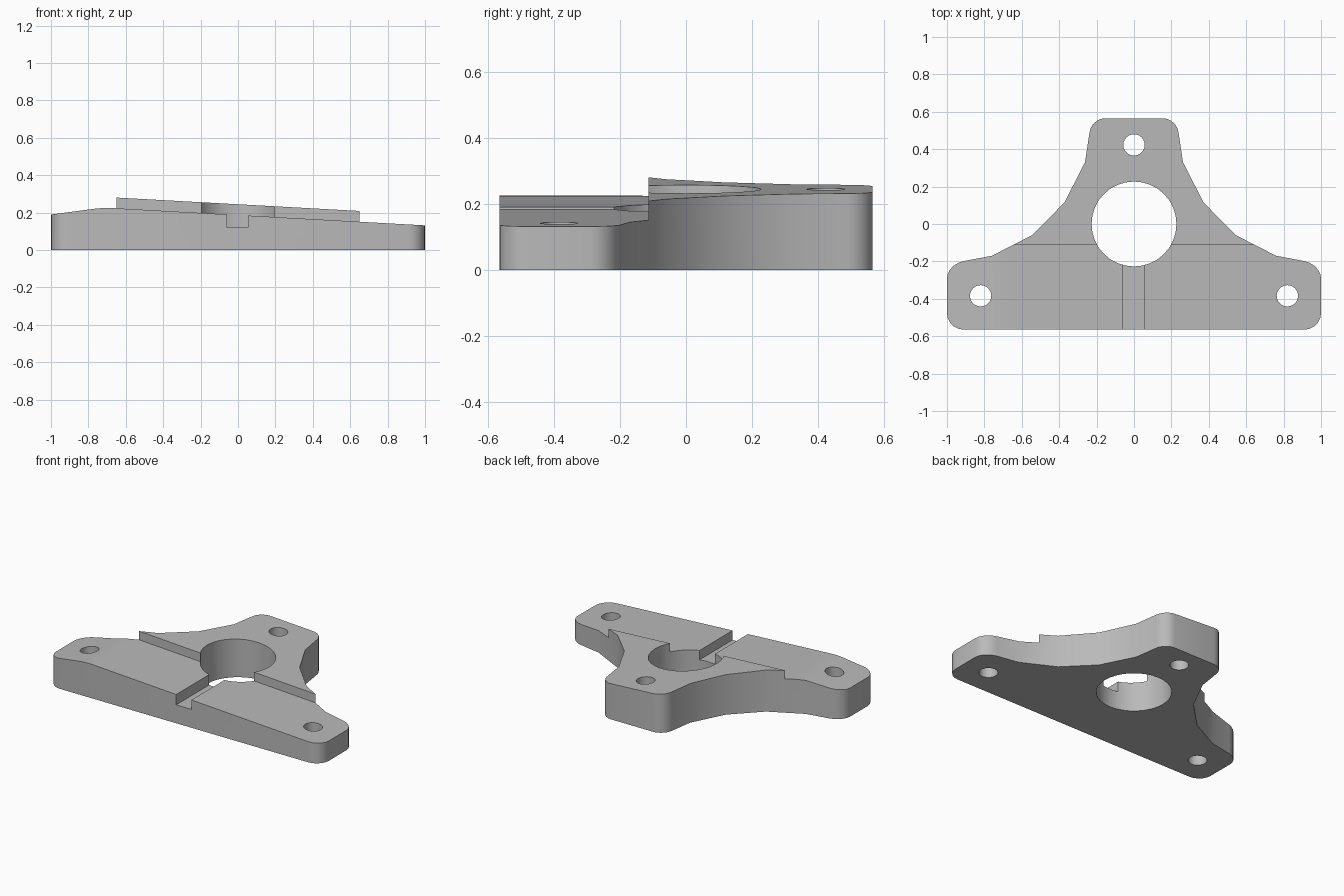
import bpy, bmesh, math
from mathutils import Vector

if "Cube" in bpy.data.objects:
    bpy.data.objects.remove(bpy.data.objects["Cube"])

grey = bpy.data.materials.new("light grey")
grey.diffuse_color = (0.49, 0.49, 0.49, 1)
grey.use_nodes = True
grey.node_tree.nodes["Principled BSDF"].inputs["Base Color"].default_value = grey.diffuse_color
STEP_Y = -0.113


def prism(name, pts, start, depth):
    """Extrude a closed loop of 3D points along a vector."""
    bm = bmesh.new()
    face = bm.faces.new([bm.verts.new(Vector(p) + Vector(start)) for p in pts])
    new = bmesh.ops.extrude_face_region(bm, geom=[face])["geom"]
    bmesh.ops.translate(bm, vec=depth, verts=[v for v in new if isinstance(v, bmesh.types.BMVert)])
    bmesh.ops.recalc_face_normals(bm, faces=bm.faces)
    mesh = bpy.data.meshes.new(name)
    bm.to_mesh(mesh)
    bm.free()
    obj = bpy.data.objects.new(name, mesh)
    bpy.context.collection.objects.link(obj)
    mesh.materials.append(grey)
    return obj


def corner(a, c, b, n=5):
    """Rounded corner from a to b with control point c."""
    a, c, b = Vector(a), Vector(c), Vector(b)
    w = 0.72
    out = []
    for i in range(n + 1):
        t = i / n
        k = [(1 - t) ** 2, 2 * w * t * (1 - t), t * t]
        out.append((a * k[0] + c * k[1] + b * k[2]) / sum(k))
    return [(p.x, p.y) for p in out]


def cut(body, cutter):
    mod = body.modifiers.new("cut", "BOOLEAN")
    mod.operation, mod.solver, mod.object = "DIFFERENCE", "EXACT", cutter
    bpy.context.view_layer.objects.active = body
    bpy.ops.object.modifier_apply(modifier=mod.name)
    bpy.data.objects.remove(cutter)


def side_cut(body, line, y0, y1):
    """Remove everything above an x-z line between two y positions."""
    pts = [(x, 0, z) for x, z in line]
    pts += [(line[-1][0], 0, 0.6), (line[0][0], 0, 0.6)]
    cut(body, prism("top_cutter", pts, (0, y0, 0), (0, y1 - y0, 0)))


def hole(body, x, y, r, n):
    pts = [(x + r * math.cos(2 * math.pi * i / n), y + r * math.sin(2 * math.pi * i / n), 0) for i in range(n)]
    cut(body, prism("hole_cutter", pts, (0, 0, -0.1), (0, 0, 0.8)))


# Plate outline: right half, mirrored to the left
half = corner((0.155, 0.565), (0.228, 0.565), (0.238, 0.49))
half += [(0.262, 0.33), (0.372, 0.115), (0.545, -0.06), (0.76, -0.17)]
half += corner((0.91, -0.198), (1, -0.215), (1, -0.29))
half += corner((1, -0.475), (1, -0.565), (0.91, -0.565))
outline = half + [(-x, y) for x, y in reversed(half)]
plate = prism("mounting_plate", [(x, y, 0) for x, y in outline], (0, 0, 0), (0, 0, 0.4))

# Sloping tops: rear level, and lower front level with a bevelled left end
side_cut(plate, [(-1.2, 0.311), (1.2, 0.179)], -0.8, 0.8)
side_cut(plate, [(-1.2, 0.163), (-1, 0.19), (-0.76, 0.222), (-0.71, 0.226), (-0.65, 0.2235), (1.2, 0.121)],
         -0.9, STEP_Y)

# Key slot from the front edge to the bore
slot = [(-0.058, 0, 0.122), (0.054, 0, 0.122), (0.054, 0, 0.7), (-0.058, 0, 0.7)]
cut(plate, prism("slot_cutter", slot, (0, -1, 0), (0, 0.95, 0)))

# Centre bore and three bolt holes
hole(plate, 0, 0, 0.227, 32)
for x, y in ((0, 0.423), (-0.82, -0.384), (0.82, -0.384)):
    hole(plate, x, y, 0.057, 24)

bpy.ops.object.select_all(action="DESELECT")
plate.select_set(True)
bpy.context.view_layer.objects.active = plate
bpy.ops.object.shade_smooth_by_angle(angle=math.radians(30))
